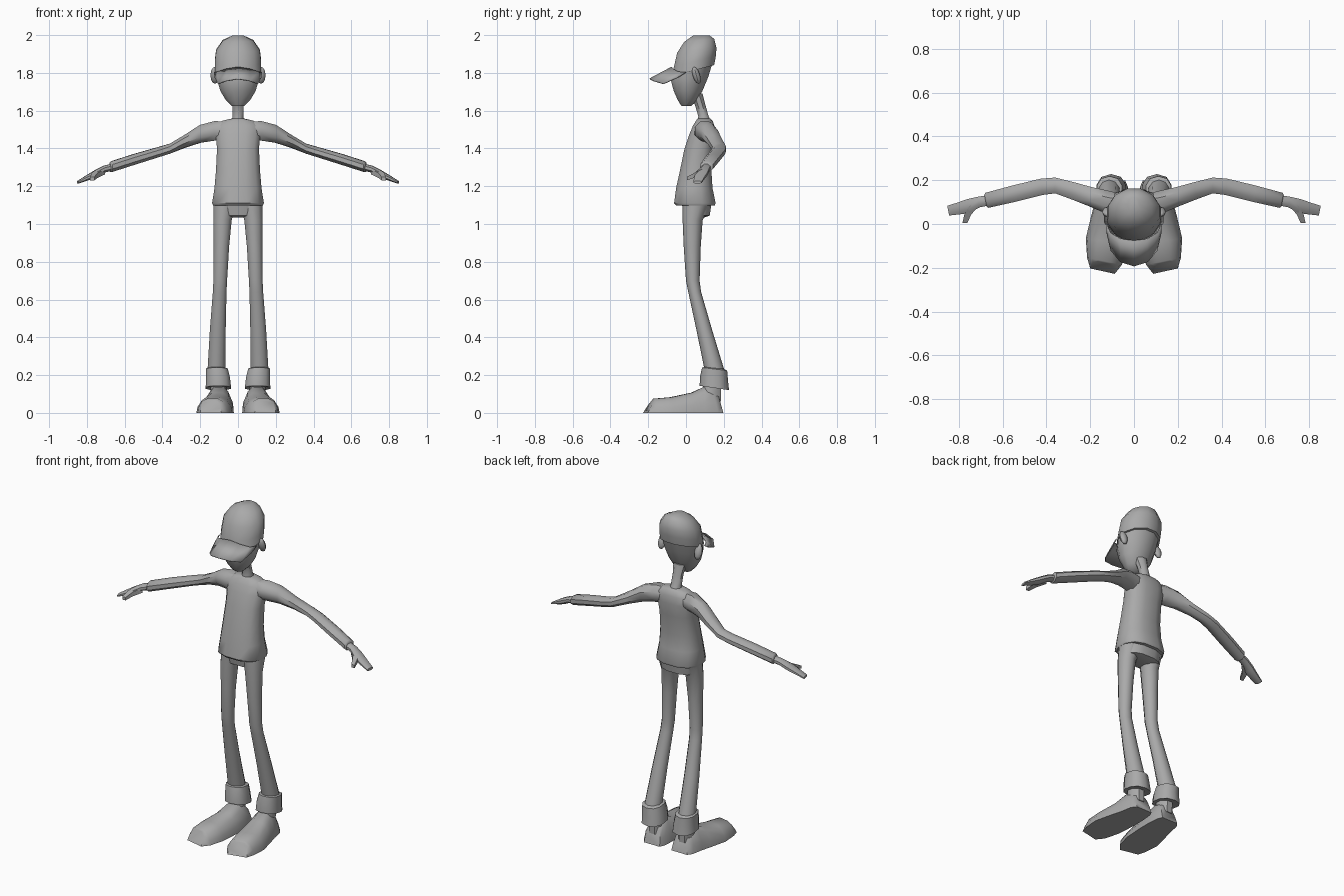
import bpy, bmesh, math
from mathutils import Vector

grey = bpy.data.materials.new("plain_grey")
grey.diffuse_color = (0.4, 0.4, 0.4, 1)


def finish(bm, name, mirror=False, angle=45):
    bmesh.ops.recalc_face_normals(bm, faces=bm.faces)
    me = bpy.data.meshes.new(name)
    bm.to_mesh(me)
    bm.free()
    ob = bpy.data.objects.new(name, me)
    bpy.context.collection.objects.link(ob)
    me.materials.append(grey)
    bpy.ops.object.select_all(action='DESELECT')
    ob.select_set(True)
    bpy.context.view_layer.objects.active = ob
    bpy.ops.object.shade_smooth_by_angle(angle=math.radians(angle))
    if mirror:
        ob.modifiers.new("mirror", 'MIRROR').use_mirror_merge = False
    return ob


def bridge(bm, rings, caps=(True, True)):
    rings = [[bm.verts.new(p) for p in r] for r in rings]
    n = len(rings[0])
    for a, b in zip(rings, rings[1:]):
        for i in range(n):
            j = (i + 1) % n
            bm.faces.new((a[i], a[j], b[j], b[i]))
    if caps[0]:
        bm.faces.new(rings[0][::-1])
    if caps[1]:
        bm.faces.new(rings[-1])


def sq(v, p):
    return math.copysign(abs(v) ** p, v)


def upright(rows, n=10, p=1.0):
    """Rows: centre x, half width, y front, y back, z, slope of z along y."""
    out = []
    for cx, rx, y0, y1, z, slope in rows:
        ring = []
        for i in range(n):
            t = 2 * math.pi * (i + 0.5) / n
            dy = sq(math.sin(t), p) * (y1 - y0) / 2
            ring.append((cx + rx * sq(math.cos(t), p), (y0 + y1) / 2 + dy, z + slope * dy))
        out.append(ring)
    return out


def sideways(rows, n=8):
    """Rows: x, centre y, centre z, half depth, half height, slope of x along y."""
    return [[(x + s * ry * math.cos(t), y + ry * math.cos(t), z + rz * math.sin(t))
             for t in [2 * math.pi * (i + 0.5) / n for i in range(n)]]
            for x, y, z, ry, rz, s in rows]


def loft(name, rings, mirror=False, angle=45, caps=(True, True)):
    bm = bmesh.new()
    bridge(bm, rings, caps)
    return finish(bm, name, mirror, angle)


# Head and neck
loft("head", upright([
    (0, .035, -.025, .03, 1.625, 0), (0, .066, -.045, .062, 1.655, 0),
    (0, .097, -.068, .09, 1.705, 0), (0, .115, -.083, .122, 1.77, .1),
    (0, .122, -.07, .146, 1.84, .2)], 12))
loft("neck", upright([
    (0, .04, .05, .145, 1.53, 0), (0, .031, .063, .122, 1.57, 0),
    (0, .031, .045, .105, 1.63, 0), (0, .04, .02, .09, 1.69, 0)], 8))

# Cap crown
loft("cap_crown", upright([
    (0, .127, -.078, .153, 1.812, .26), (0, .127, -.068, .162, 1.86, .26),
    (0, .12, -.05, .165, 1.92, .12), (0, .084, -.012, .152, 1.972, .1),
    (0, .03, .035, .125, 1.998, .02)], 12))

# Cap brim: arched sheet from the crown to the front edge
bm = bmesh.new()
inner = [(.125, .0, 1.803), (.108, -.04, 1.805), (.06, -.068, 1.82), (0, -.075, 1.83)]
outer = [(.122, -.045, 1.775), (.105, -.12, 1.742), (.062, -.172, 1.758), (0, -.192, 1.768)]
full = [r + [(-x, y, z) for x, y, z in r[-2::-1]] for r in (inner, outer)]
rows = [[bm.verts.new(p) for p in r] for r in full]
for i in range(len(rows[0]) - 1):
    bm.faces.new((rows[0][i], rows[0][i + 1], rows[1][i + 1], rows[1][i]))
brim = finish(bm, "cap_brim")
mod = brim.modifiers.new("thickness", 'SOLIDIFY')
mod.thickness = .006
mod.offset = 0

# Ears
bm = bmesh.new()
bmesh.ops.create_uvsphere(bm, u_segments=8, v_segments=6, radius=1)
for v in bm.verts:
    x, y, z = v.co
    v.co = (.122 + x * .024, .055 + y * .02 - z * .012, 1.787 + z * .045)
finish(bm, "ear", True)

# Shirt body with rounded shoulders and flared hem
loft("shirt_body", upright([
    (0, .135, -.055, .155, 1.098, 0), (0, .141, -.066, .16, 1.11, 0),
    (0, .128, -.055, .143, 1.19, 0), (0, .12, -.035, .137, 1.28, 0),
    (0, .114, -.01, .15, 1.40, 0), (0, .122, .016, .158, 1.475, 0),
    (0, .12, .035, .152, 1.52, 0), (0, .085, .052, .142, 1.547, 0),
    (0, .035, .06, .13, 1.558, 0)], 12, .8))

# Sleeves
loft("sleeve", sideways([
    (.06, .092, 1.494, .05, .052, 0), (.125, .1, 1.493, .058, .056, 0),
    (.20, .125, 1.477, .047, .051, -.15), (.28, .152, 1.438, .041, .036, -.25),
    (.36, .176, 1.399, .039, .029, 0), (.42, .17, 1.381, .04, .029, .15),
    (.55, .138, 1.342, .04, .031, .2), (.672, .108, 1.303, .037, .031, .2),
    (.678, .107, 1.301, .028, .023, .2)]), True)

# Hands: flat mitten, thumb
loft("hand", sideways([
    (.665, .108, 1.301, .025, .02, .2), (.71, .1, 1.29, .026, .02, .2),
    (.755, .082, 1.266, .034, .021, .2), (.80, .071, 1.244, .029, .016, .2),
    (.848, .061, 1.221, .024, .008, .2)]), True)
loft("thumb", [[(x + a * s, y, z + b * h) for a, b in ((-1, -1), (1, -1), (1, 1), (-1, 1))]
               for x, y, z, s, h in ((.725, .085, 1.277, .022, .014), (.758, .045, 1.258, .016, .013),
                                     (.772, .004, 1.24, .011, .009))], True)

# Trousers: seat and legs
loft("trouser_seat", upright([
    (0, .04, .02, .10, 1.035, 0), (0, .112, -.012, .128, 1.045, 0),
    (0, .13, -.025, .138, 1.12, 0)], 12, .8))
loft("trouser_leg", upright([
    (.072, .062, -.02, .125, 1.10, 0), (.082, .051, -.018, .088, 1.02, 0),
    (.088, .043, -.012, .078, .88, 0), (.094, .038, .0, .072, .70, 0),
    (.097, .038, .012, .08, .64, 0), (.107, .044, .055, .138, .44, 0),
    (.114, .05, .1, .205, .22, 0)], 10), True)

# Rolled trouser cuffs
loft("trouser_cuff", upright([
    (.104, .05, .09, .20, .135, -.1), (.104, .07, .072, .228, .132, -.15),
    (.106, .066, .075, .222, .185, -.15), (.112, .06, .085, .218, .232, -.12),
    (.114, .047, .1, .2, .238, -.1)], 10, .85), True)
loft("ankle", upright([
    (.10, .048, .07, .19, .06, 0), (.104, .046, .09, .19, .15, 0)], 8), True)


# Shoes: cross-sections from heel to toe
def shoe_ring(y, x0, x1, h, top, skew):
    c, w = (x0 + x1) / 2, (x1 - x0) / 2
    prof = [(-1, 0), (-.94, .38), (-top, .8), (-top * .5, 1), (top * .5, 1), (top, .8), (.94, .38), (1, 0)]
    return [(c + w * a, y + skew * a * w - .03 * b * (1 if y > .1 else 0) + (.04 * b if y < -.2 else 0), h * b)
            for a, b in prof]


loft("shoe", [shoe_ring(*r) for r in (
    (.198, .04, .145, .105, .75, 0), (.17, .028, .165, .13, .66, 0),
    (.10, .022, .178, .14, .62, 0), (.03, .022, .195, .107, .66, .1),
    (-.08, .03, .22, .083, .7, .15), (-.17, .055, .214, .075, .72, .2),
    (-.215, .088, .2, .066, .78, .22))], True, 50)
